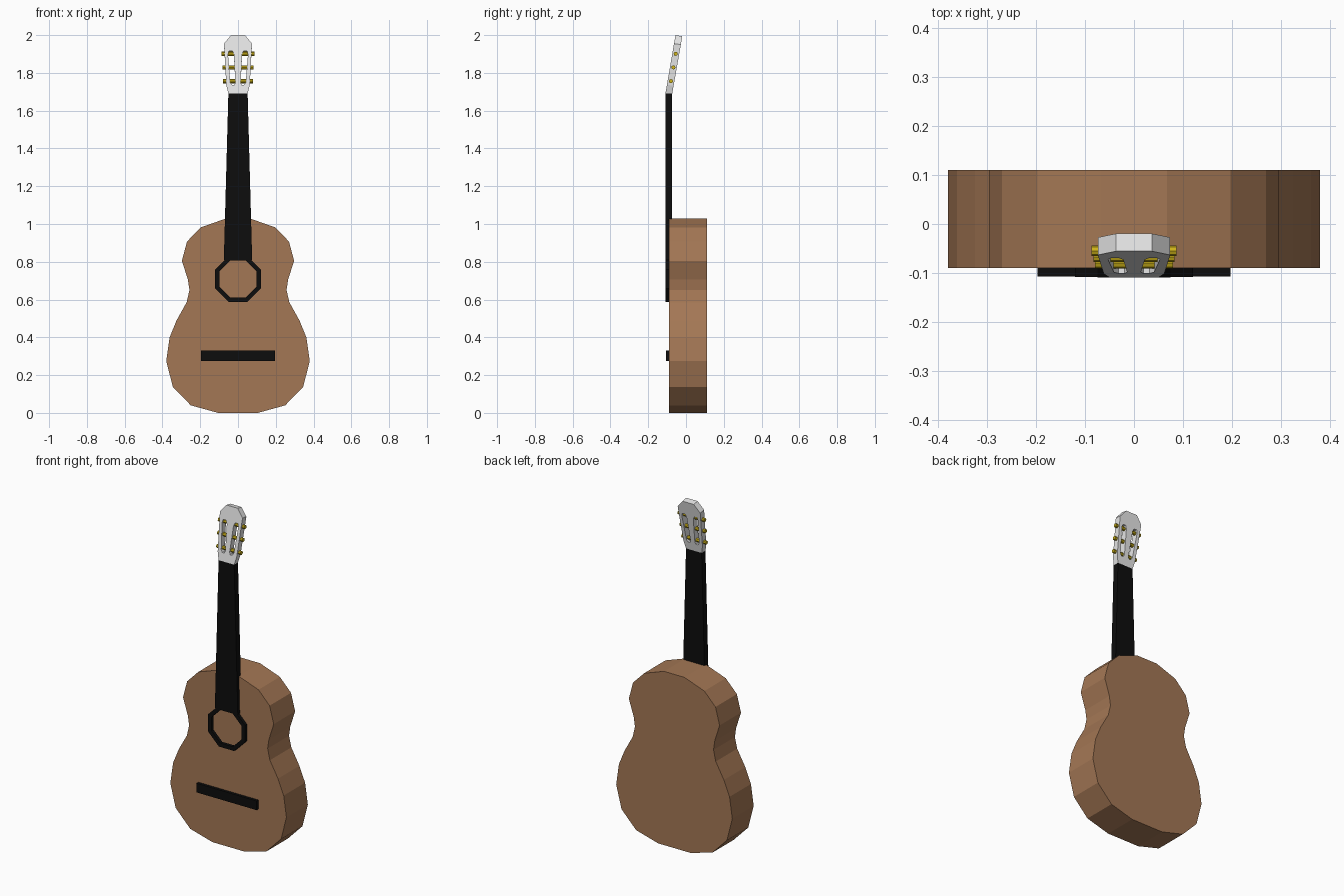
import bpy, bmesh, math
from mathutils import Matrix

if "Cube" in bpy.data.objects:
    bpy.data.objects.remove(bpy.data.objects["Cube"])


def material(name, rgb):
    m = bpy.data.materials.new(name)
    m.diffuse_color = (*rgb, 1)
    m.use_nodes = True
    m.node_tree.nodes["Principled BSDF"].inputs["Base Color"].default_value = m.diffuse_color
    return m


WOOD = material("brown_wood", (0.37, 0.185, 0.09))
BLACK = material("black", (0.004, 0.004, 0.004))
PALE = material("pale_grey", (0.8, 0.8, 0.8))
GOLD = material("gold", (0.62, 0.45, 0.01))


def finish(bm, name, mat):
    bmesh.ops.recalc_face_normals(bm, faces=bm.faces)
    me = bpy.data.meshes.new(name)
    bm.to_mesh(me)
    bm.free()
    me.materials.append(mat)
    ob = bpy.data.objects.new(name, me)
    bpy.context.collection.objects.link(ob)
    return ob


def mirrored(half):
    """Right-hand profile, bottom to top, closed by its mirror image."""
    return half + [(-x, z) for x, z in reversed(half)]


def octagon(cz, apothem):
    r = apothem / math.cos(math.pi / 8)
    return [(r * math.cos(math.pi / 8 + i * math.pi / 4),
             cz + r * math.sin(math.pi / 8 + i * math.pi / 4)) for i in range(8)]


def fill(bm, loops, y):
    """Flat face in the XZ plane; later loops are holes."""
    rings, edges = [], []
    for pts in loops:
        vs = [bm.verts.new((x, y, z)) for x, z in pts]
        edges += [bm.edges.new((vs[i - 1], vs[i])) for i in range(len(vs))]
        rings.append(vs)
    bmesh.ops.triangle_fill(bm, use_beauty=True, edges=edges, normal=(0, -1, 0))
    return rings


def walls(bm, a, b):
    for i in range(len(a)):
        bm.faces.new((a[i - 1], a[i], b[i], b[i - 1]))


def plate(name, loops, y0, y1, mat, bend=None):
    bm = bmesh.new()
    for a, b in zip(fill(bm, loops, y0), fill(bm, loops, y1)):
        walls(bm, a, b)
    if bend:
        for v in bm.verts:
            bend(v.co)
    return finish(bm, name, mat)


# Hollow body, open at the sound hole
outline = mirrored([(0.105, 0), (0.25, 0.04), (0.345, 0.138), (0.38, 0.275),
                    (0.362, 0.40), (0.325, 0.49), (0.272, 0.585), (0.257, 0.65),
                    (0.265, 0.705), (0.297, 0.805), (0.27, 0.907),
                    (0.197, 0.982), (0.067, 1.028)])
hole = octagon(0.708, 0.098)
bm = bmesh.new()
front = fill(bm, [outline, hole], -0.09)
back = fill(bm, [outline], 0.11)
walls(bm, front[0], back[0])
finish(bm, "body", WOOD)

# Black trim: sound hole ring, bridge, neck
plate("sound_hole_ring", [octagon(0.708, 0.121), hole], -0.108, -0.089, BLACK)
plate("bridge", [mirrored([(0.197, 0.276), (0.197, 0.33)])], -0.107, -0.089, BLACK)
plate("neck", [mirrored([(0.075, 0.81), (0.051, 1.69)])], -0.109, -0.073, BLACK)

# Headstock leaning back, with two tuning slots
TILT = 0.172


def lean(co):
    t = (co.z - 1.69) / 0.31
    depth = co.y + 0.109
    co.y += (co.z - 1.69) * TILT
    co.z -= depth * TILT * t


slot = [(0.014, 1.75), (0.019, 1.737), (0.032, 1.737), (0.041, 1.75),
        (0.053, 1.90), (0.048, 1.917), (0.030, 1.917), (0.022, 1.90)]
head = mirrored([(0.051, 1.69), (0.062, 1.735), (0.074, 1.955), (0.037, 2.0)])
plate("headstock", [head, slot, [(-x, z) for x, z in slot]],
      -0.109, -0.073, PALE, lean)

# Gold tuning pegs running through the slots
for i, (z, half) in enumerate([(1.756, 0.080), (1.829, 0.083), (1.901, 0.087)]):
    y = -0.091 + (z - 1.69) * TILT
    bm = bmesh.new()
    bmesh.ops.create_cone(bm, cap_ends=True, segments=8, radius1=0.011,
                          radius2=0.011, depth=2 * half,
                          matrix=Matrix.Translation((0, y, z)) @ Matrix.Rotation(math.pi / 2, 4, 'Y'))
    finish(bm, f"tuning_peg_{i + 1}", GOLD)
